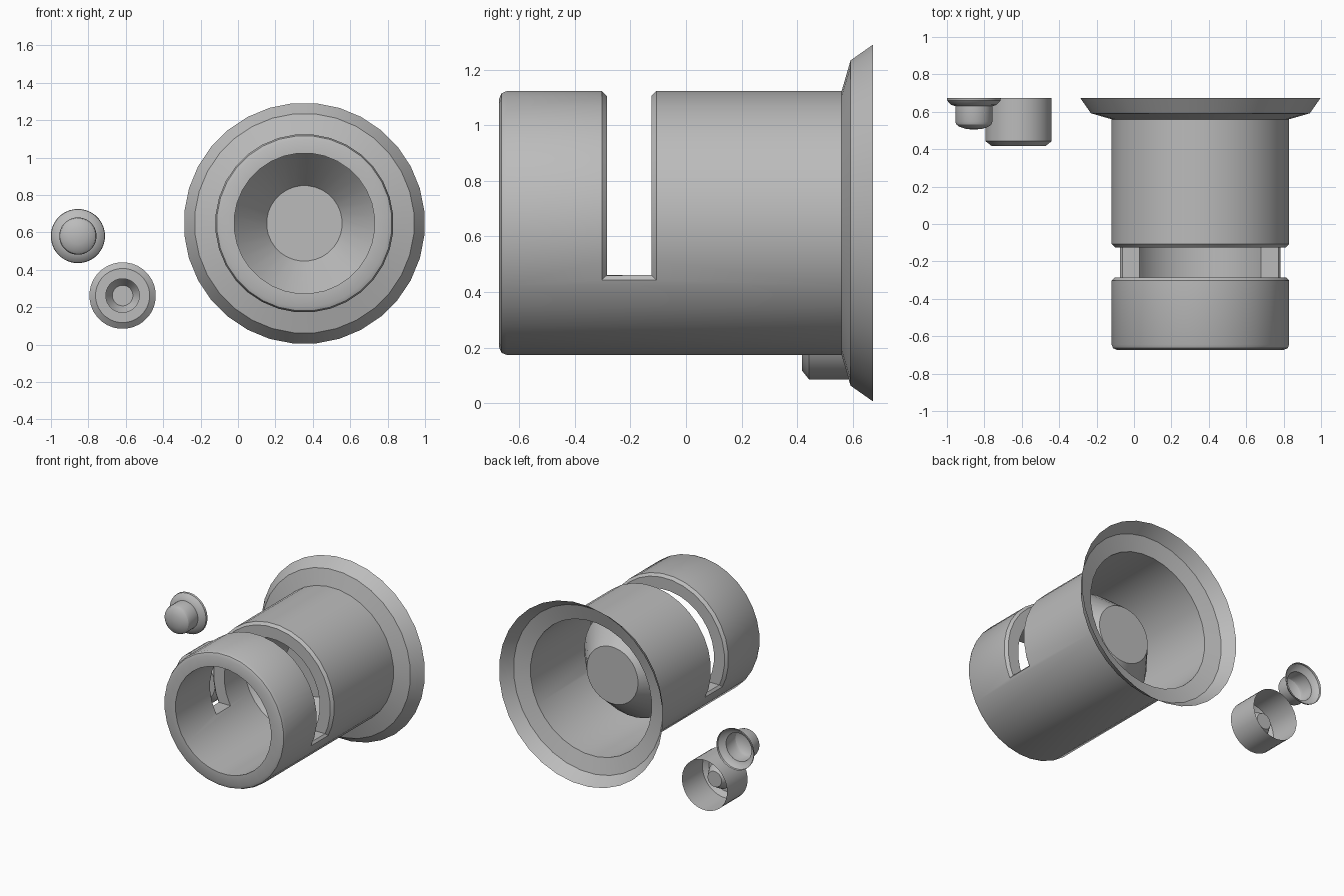
import bpy, bmesh, math

if "Cube" in bpy.data.objects:
    bpy.data.objects.remove(bpy.data.objects["Cube"])

grey = bpy.data.materials.new("plain grey")
grey.diffuse_color = (0.5, 0.5, 0.5, 1)
grey.use_nodes = True
grey.node_tree.nodes["Principled BSDF"].inputs["Base Color"].default_value = grey.diffuse_color
SIDES = 32


def lathe(name, cx, cz, profile, cap_back=False):
    """Revolve (radius, y) points around an axis parallel to y."""
    bm = bmesh.new()
    rings = []
    for r, y in profile:
        if r == 0:
            rings.append([bm.verts.new((cx, y, cz))] * SIDES)
            continue
        ring = []
        for i in range(SIDES):
            a = 2 * math.pi * (i + 0.5) / SIDES
            ring.append(bm.verts.new((cx + r * math.cos(a), y, cz + r * math.sin(a))))
        rings.append(ring)
    for a, b in zip(rings, rings[1:]):
        for i in range(SIDES):
            j = (i + 1) % SIDES
            quad = list(dict.fromkeys((a[i], a[j], b[j], b[i])))
            bm.faces.new(quad)
    if profile[-1][0] > 0:
        bm.faces.new(rings[-1])          # flat end of the cavity
    if cap_back:
        bm.faces.new(rings[0])
    bmesh.ops.recalc_face_normals(bm, faces=bm.faces)
    mesh = bpy.data.meshes.new(name)
    bm.to_mesh(mesh)
    bm.free()
    mesh.materials.append(grey)
    ob = bpy.data.objects.new(name, mesh)
    bpy.context.collection.objects.link(ob)
    return ob


def activate(ob):
    bpy.ops.object.select_all(action='DESELECT')
    ob.select_set(True)
    bpy.context.view_layer.objects.active = ob


def smooth(ob):
    activate(ob)
    bpy.ops.object.shade_smooth_by_angle(angle=math.radians(30))


# Large whistle body: flared back, rounded mouth, blind conical bore
CX, CZ, R = 0.355, 0.648, 0.477
body = lathe("flared_body", CX, CZ, [
    (0.645, 0.673), (0.588, 0.592), (R, 0.56), (R, -0.645),
    (0.469, -0.664), (0.448, -0.673), (0.376, -0.673),
    (0.376, 0.10), (0.202, 0.32)], cap_back=True)

# Slot across the upper part of the body
bpy.ops.mesh.primitive_cube_add(size=1, location=(CX, -0.205, 0.96))
cutter = bpy.context.object
cutter.name = "slot_cutter"
cutter.scale = (1.4, 0.16, 1.0)
cutter.hide_render = True
mod = body.modifiers.new("slot", 'BOOLEAN')
mod.operation = 'DIFFERENCE'
mod.solver = 'EXACT'
mod.object = cutter
activate(body)
bpy.ops.object.modifier_apply(modifier=mod.name)
bpy.data.objects.remove(cutter)

# Open the back and chamfer the outer rim of the slot
bm = bmesh.new()
bm.from_mesh(body.data)
back = [f for f in bm.faces if all(v.co.y > 0.67 for v in f.verts)]
bmesh.ops.delete(bm, geom=back, context='FACES_ONLY')


def on_slot_rim(v):
    return -0.29 < v.co.y < -0.12 and math.hypot(v.co.x - CX, v.co.z - CZ) > 0.465


rim = [e for e in bm.edges if all(on_slot_rim(v) for v in e.verts)]
bmesh.ops.bevel(bm, geom=rim, offset=0.018, segments=1, profile=0.5, affect='EDGES')
bm.to_mesh(body.data)
bm.free()

# Small cup with a chamfered front and blind bore
cup = lathe("small_cup", -0.617, 0.262, [
    (0.178, 0.673), (0.178, 0.443), (0.145, 0.417), (0.09, 0.417),
    (0.09, 0.50), (0.055, 0.56)])

# Small domed plug with a flared rim
plug = lathe("domed_plug", -0.856, 0.58, [
    (0.145, 0.673), (0.143, 0.659), (0.122, 0.637), (0.1, 0.63), (0.1, 0.548),
    (0.094, 0.532), (0.08, 0.521), (0.045, 0.509), (0, 0.504)])

for ob in (body, cup, plug):
    smooth(ob)
